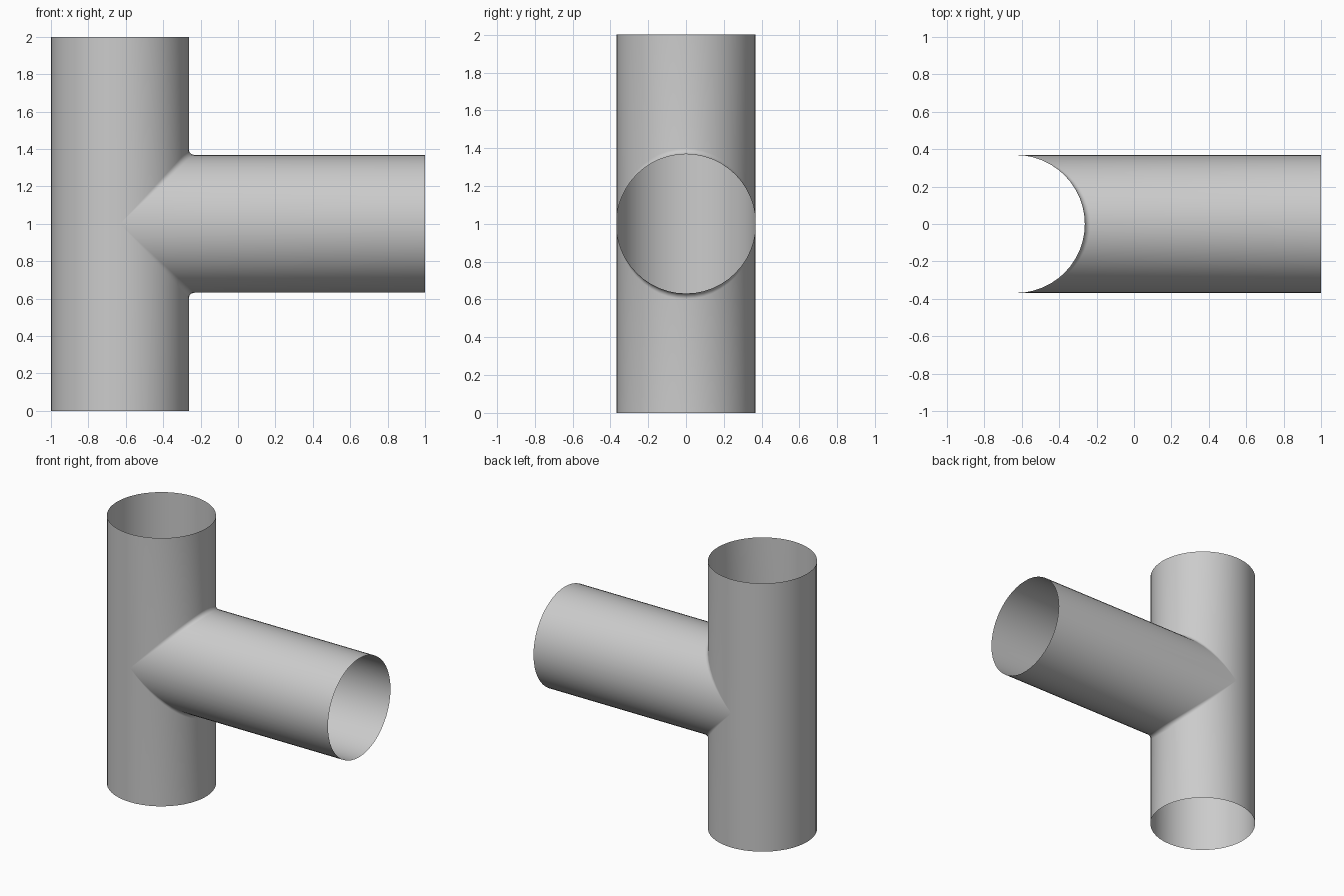
import bpy, bmesh, math
from mathutils import Vector

if "Cube" in bpy.data.objects:
    bpy.data.objects.remove(bpy.data.objects["Cube"])

R = 0.3685        # radius of both pipes
CX = -1 + R       # axis of the upright pipe
FILLET = 0.03     # rounding where the pipes meet
HALF = 24         # segments in half a circle
ARC = 5           # segments across the fillet

bm = bmesh.new()


def add_strip(columns):
    """Skin neighbouring columns of points with quads."""
    cols = [[bm.verts.new(p) for p in c] for c in columns]
    for a, b in zip(cols, cols[1:]):
        for j in range(len(a) - 1):
            bm.faces.new((a[j], a[j + 1], b[j + 1], b[j]))


def front_column(a):
    """From the top rim down, round the fillet, out to the branch rim."""
    c, s = max(0.0, math.cos(a)), math.sin(a)
    n1, n2 = Vector((c, s, 0)), Vector((0, s, c))
    centre = (R + FILLET) * Vector((c, s, c)) + Vector((CX, 0, 0))
    arc = [centre - FILLET * (n1.lerp(n2, k / ARC)).normalized()
           for k in range(ARC + 1)]
    return [Vector((CX + R * c, R * s, 1))] + arc + [Vector((1, R * s, R * c))]


# upper half of the tee, about the branch axis: junction side, then plain back
angles = [math.pi * (i / HALF - 0.5) for i in range(HALF + 1)]
add_strip([front_column(a) for a in angles])
add_strip([[(CX - R * math.cos(a), -R * math.sin(a), z) for z in (1, 0)]
           for a in angles])
bmesh.ops.remove_doubles(bm, verts=bm.verts, dist=1e-5)

mesh = bpy.data.meshes.new("pipe_tee")
bm.to_mesh(mesh)
bm.free()
tee = bpy.data.objects.new("pipe_tee", mesh)
tee.location.z = 1
bpy.context.collection.objects.link(tee)
for p in mesh.polygons:
    p.use_smooth = True

# lower half
mirror = tee.modifiers.new("lower_half", 'MIRROR')
mirror.use_axis = (False, False, True)
mirror.merge_threshold = 0.0001
